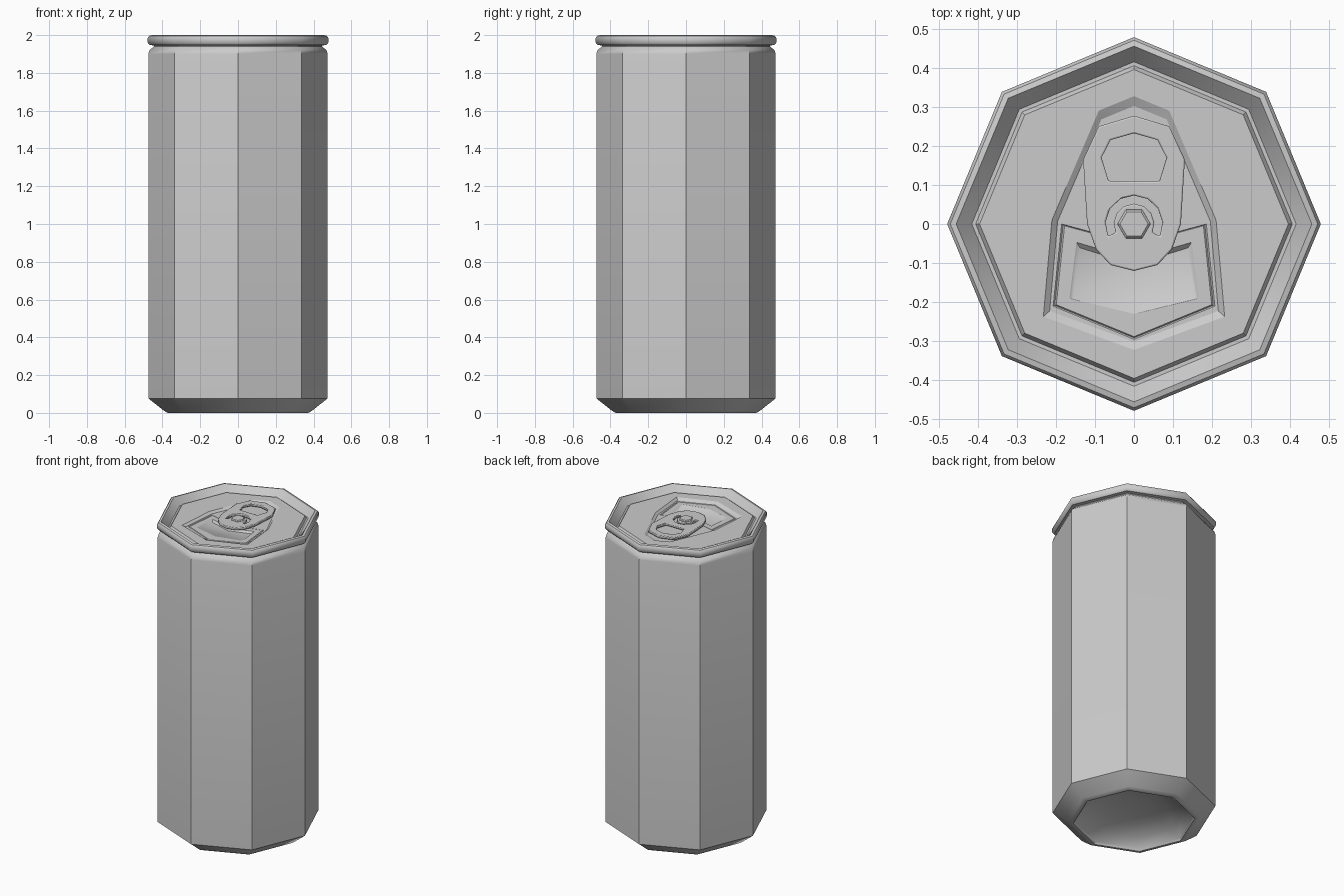
import bpy, bmesh
from math import sin, cos, pi, radians

if "Cube" in bpy.data.objects:
    bpy.data.objects.remove(bpy.data.objects["Cube"])


def finish(name, bm):
    me = bpy.data.meshes.new(name)
    bm.to_mesh(me)
    bm.free()
    me.shade_smooth()
    me.set_sharp_from_angle(angle=radians(38))
    ob = bpy.data.objects.new(name, me)
    bpy.context.collection.objects.link(ob)
    return ob


def ring(n, r, z):
    return [(r * cos(2 * pi * i / n), r * sin(2 * pi * i / n), z) for i in range(n)]


def sym(half):
    """Mirror a right half outline (south to north) into a closed loop."""
    return half + [(-x, y) for x, y in reversed(half) if x > 0]


def at(loop, z):
    return [(x, y, z) for x, y in loop]


def scaled(loop, s, cy):
    return [(x * s, cy + (y - cy) * s) for x, y in loop]


def loft(name, rings, start=False, end=False):
    bm = bmesh.new()
    vs = [[bm.verts.new(p) for p in r] for r in rings]
    n = len(vs[0])
    for a, b in zip(vs, vs[1:]):
        for i in range(n):
            j = (i + 1) % n
            bm.faces.new((a[i], a[j], b[j], b[i]))
    if start:
        bm.faces.new(vs[0][::-1])
    if end:
        bm.faces.new(vs[-1])
    return finish(name, bm)


def plate(name, loops, z, thick=0):
    """Flat sheet with holes; the first loop is the outside."""
    bm = bmesh.new()
    edges = []
    for loop in loops:
        v = [bm.verts.new((x, y, z)) for x, y in loop]
        edges += [bm.edges.new((v[i - 1], v[i])) for i in range(len(v))]
    bmesh.ops.triangle_fill(bm, use_beauty=True, edges=edges, normal=(0, 0, 1))
    for f in bm.faces:
        f.normal_update()
        if f.normal.z < 0:
            f.normal_flip()
    if thick:
        bmesh.ops.dissolve_limit(bm, angle_limit=0.01, verts=bm.verts[:], edges=bm.edges[:])
        ext = bmesh.ops.extrude_face_region(bm, geom=bm.faces[:], use_keep_orig=True)
        new = [g for g in ext['geom'] if isinstance(g, bmesh.types.BMVert)]
        bmesh.ops.translate(bm, vec=(0, 0, -thick), verts=new)
        bmesh.ops.recalc_face_normals(bm, faces=bm.faces[:])
    return finish(name, bm)


# can body: domed base, wall, shoulder, rolled rim and lid groove
profile = [(0.1, 0.1), (0.2, 0.085), (0.29, 0.055), (0.345, 0.015), (0.355, 0.0),
           (0.372, 0.0), (0.39, 0.01), (0.475, 0.077), (0.475, 1.9), (0.469, 1.92),
           (0.445, 1.94), (0.445, 1.945), (0.468, 1.948), (0.478, 1.96), (0.478, 1.985),
           (0.47, 1.996), (0.455, 2.0), (0.415, 1.955), (0.405, 1.955), (0.395, 1.97)]
loft("can_body", [ring(8, r, z) for r, z in profile], start=True)

# lid panel with the recess around the tab and mouth
LID, FLOOR = 1.97, 1.958
recess = sym([(0, -0.322), (0.232, -0.237), (0.21, 0.01), (0.09, 0.29), (0, 0.327)])
recess_low = scaled(recess, 0.93, -0.03)
mouth = sym([(0, -0.295), (0.207, -0.21), (0.185, 0), (0, -0.05)])
mouth_mid = scaled(mouth, 0.98, -0.12)
mouth_in = scaled(mouth, 0.96, -0.12)
dent = sym([(0, -0.23), (0.165, -0.19), (0.147, -0.047), (0, -0.09)])
octagon = [p[:2] for p in ring(8, 0.395, 0)]
plate("lid_panel", [octagon, recess], LID)
loft("recess_wall", [at(recess, LID), at(recess_low, FLOOR)])
plate("recess_floor", [recess_low, mouth], FLOOR)

# scored mouth and its sloping dent
loft("mouth_score", [at(mouth, FLOOR), at(mouth_mid, FLOOR - 0.004), at(mouth_in, FLOOR)])
plate("mouth_panel", [mouth_in, dent], FLOOR)
dent_low = [(x * 0.94, y - 0.014 if y > -0.15 else y,
             FLOOR - (0.012 if y > -0.15 else 0.001)) for x, y in dent]
loft("mouth_dent", [at(dent, FLOOR), dent_low], end=True)

# pull tab with finger hole and curved slot
tab = sym([(0, -0.12), (0.06, -0.105), (0.097, -0.065), (0.12, 0), (0.13, 0.165),
           (0.09, 0.25), (0, 0.277)])
hole = sym([(0.065, 0.11), (0.083, 0.17), (0.06, 0.215), (0, 0.232)])
angles = [radians(-25 + 230 * i / 8) for i in range(9)]
slot = [(0.073 * cos(a), 0.073 * sin(a)) for a in angles]
slot += [(0.052 * cos(a), 0.052 * sin(a)) for a in reversed(angles)]
tab_ob = plate("pull_tab", [tab, hole, slot], 1.982, 0.018)
bev = tab_ob.modifiers.new("soft_edge", 'BEVEL')
bev.width = 0.004
bev.segments = 2
bev.limit_method = 'ANGLE'
bev.angle_limit = radians(60)

# rivet holding the tab
loft("rivet", [ring(6, 0.044, FLOOR), ring(6, 0.042, 1.984), ring(6, 0.036, 1.989)], end=True)
